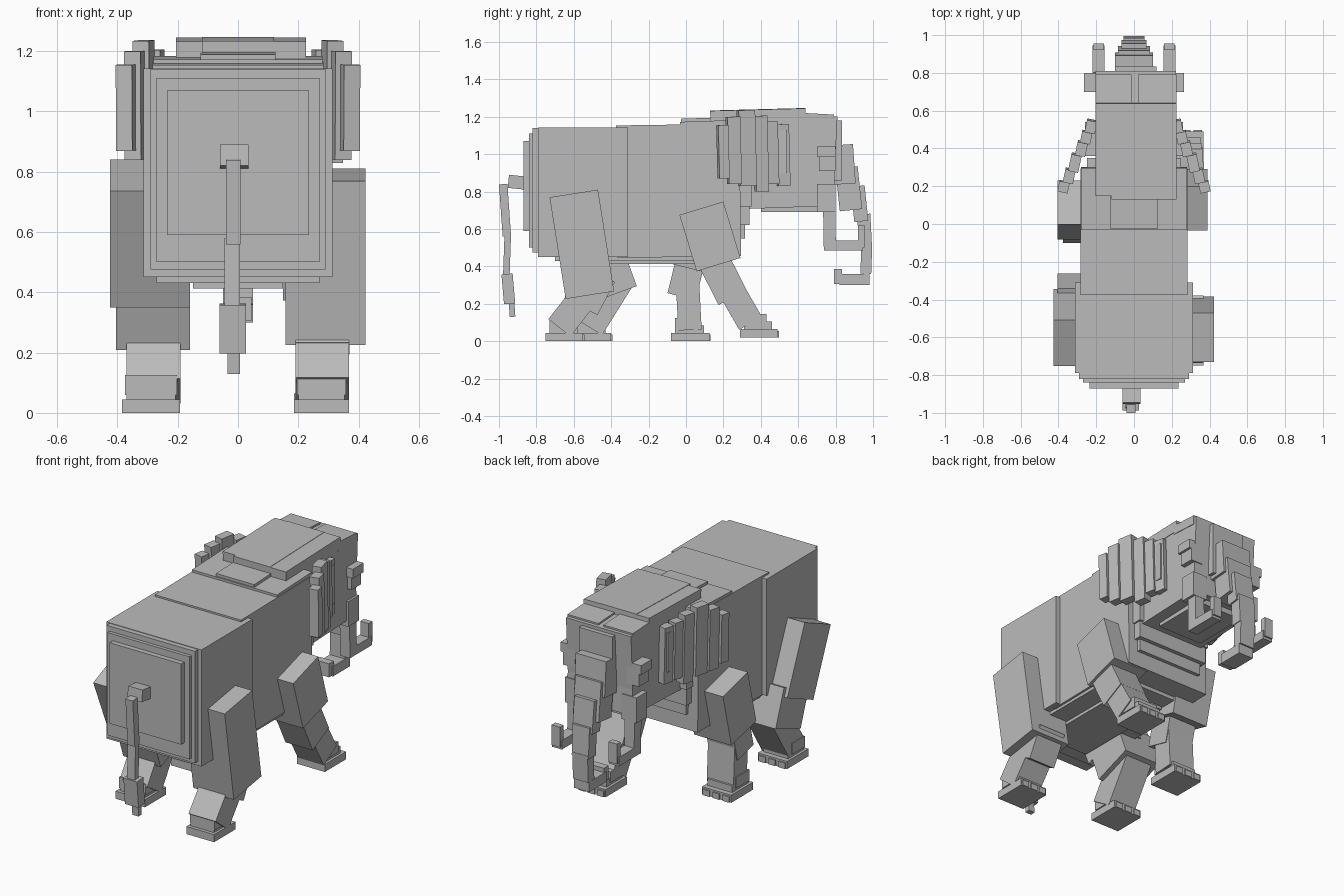
import bpy, math

gray = bpy.data.materials.new("elephant_gray")
gray.diffuse_color = (0.5, 0.5, 0.5, 1)


def box(name, x, y, z, tilt=0, yaw=0):
    """Box from (min, max) ranges, turned about its centre; positive tilt swings the bottom forward."""
    bpy.ops.mesh.primitive_cube_add(size=1)
    ob = bpy.context.object
    ob.name = name
    ob.location = [(r[0] + r[1]) / 2 for r in (x, y, z)]
    ob.scale = [r[1] - r[0] for r in (x, y, z)]
    ob.rotation_euler = (math.radians(tilt), 0, math.radians(yaw))
    ob.data.materials.append(gray)
    return ob


def limb(name, x, cy, cz, width, length, tilt):
    """Leg segment given by its centre in the side plane."""
    return box(name, x, (cy - width / 2, cy + width / 2),
               (cz - length / 2, cz + length / 2), tilt)


def sym(w):
    return (-w, w)


# Body: hindquarters in shrinking layers, barrel and belly
for w, y0, z0, z1 in [(.313, -.79, .45, 1.143), (.29, -.82, .475, 1.14),
                      (.27, -.84, .50, 1.11), (.235, -.87, .59, 1.07)]:
    box("rump_layer", sym(w), (y0, -.31), (z0, z1))
box("barrel", sym(.283), (-.37, .29), (.45, 1.158), .8)
box("belly", sym(.27), (-.70, .16), (.43, .6))
box("belly_keel", sym(.15), (-.60, .06), (.412, .5))
box("shoulder_top", sym(.28), (-.03, .30), (1.0, 1.178), 2)
box("neck_plate", sym(.125), (-.025, .31), (1.1, 1.195), 2)

# Chest: steps that recede toward the belly
for w, y1, z0, z1 in [(.25, .35, .72, 1.15), (.24, .34, .62, .75),
                      (.22, .315, .55, .65), (.20, .29, .49, .58),
                      (.18, .22, .455, .52)]:
    box("chest_step", sym(w), (0, y1), (z0, z1))

# Head
box("head", (-.205, .222), (.29, .79), (.715, 1.19), 2)
box("jaw", sym(.15), (.40, .755), (.69, .80))
box("brow_block", (-.205, .222), (.62, .80), (.83, 1.205), -3)
for x0, x1 in ((-.205, -.012), (.022, .225)):
    box("crown_plate", (x0, x1), (.13 if x0 > 0 else .15, .64), (1.17, 1.238), 1.5)
    box("brow_plate", (x0, x1), (.62, .79), (1.16, 1.216), -3)
box("crown_ridge", sym(.12), (.13, .64), (1.17, 1.24), 1.5)
box("forehead", (-.10, .12), (.75, .835), (.86, 1.18))
for s in (-1, 1):
    a = lambda p, q: tuple(sorted((s * p, s * q)))
    box("eye_ridge", a(.17, .265), (.70, .80), (.985, 1.04))
    box("cheek", a(.17, .25), (.71, .80), (.91, .985))
    # Tusk: socket, drop, forward run and raised tip
    box("tusk_socket", a(.135, .235), (.70, .80), (.69, .84))
    box("tusk_drop", a(.155, .22), (.735, .80), (.485, .70), 1)
    box("tusk_run", a(.155, .22), (.74, .945), (.485, .538))
    box("tusk_tip", a(.16, .215), (.92, .955), (.50, .62))

# Trunk: hanging segments and a curled end
for w, y0, y1, z0, z1, t in [(.10, .78, .90, .84, 1.05, 4), (.085, .81, .93, .70, .93, 6),
                             (.065, .89, .965, .64, .83, 6), (.055, .92, .99, .50, .68, 3),
                             (.05, .935, .993, .36, .52, -2)]:
    box("trunk_segment", sym(w), (y0, y1), (z0, z1), t)
box("trunk_curl", sym(.05), (.82, .98), (.30, .36))
box("trunk_tip", sym(.045), (.79, .835), (.305, .385))

# Ears: overlapping upright slats that fan outward to the rear
slats = [(.39, .17, .225, .87, 1.155), (.36, .22, .29, .84, 1.20), (.33, .28, .37, .83, 1.235),
         (.295, .365, .435, .80, 1.205), (.27, .43, .49, .84, 1.175), (.245, .485, .55, .83, 1.16)]
for s in (-1, 1):
    for x, y0, y1, z0, z1 in slats:
        box("ear_slat", sorted((s * (x - .045), s * (x + .01))), (y0, y1), (z0, z1), 1.5, s * 12)
    box("ear_root", sorted((s * .19, s * .26)), (.36, .54), (.90, 1.13))


def foot(name, x0, x1, y0, y1, z):
    """Stepped foot: sole, toes and ankle."""
    box(name + "_sole", (x0, x1), (y0, y1), (z, z + .045))
    box(name + "_toes", (x0 + .015, x1 - .015), (y0 + .02, y1 - .03), (z + .04, z + .085))
    box(name + "_ankle", (x0 + .01, x1 - .01), (y0 + .02, y1 - .06), (z + .06, z + .125))
    for i in range(3):
        c = x0 + (x1 - x0) * (i + .5) / 3
        box(name + "_nail", (c - .022, c + .022), (y1 - .02, y1 + .007), (z, z + .035))


# Hind legs
limb("right_hind_thigh", (.157, .423), -.557, .518, .262, .55, 9)
limb("right_hind_knee", (.19, .368), -.515, .275, .20, .20, -28)
limb("right_hind_shin", (.19, .368), -.60, .17, .15, .25, -38)
foot("right_hind_foot", .185, .368, -.75, -.55, 0)
limb("left_hind_thigh", (-.425, -.16), -.548, .595, .265, .42, 23)
limb("left_hind_knee", (-.405, -.16), -.42, .36, .25, .23, 20)
limb("left_hind_shin", (-.37, -.19), -.435, .20, .155, .30, -32)
foot("left_hind_foot", -.385, -.192, -.60, -.40, 0)

# Front legs
limb("right_front_shoulder", (.15, .388), .128, .56, .245, .315, 17)
limb("right_front_knee", (.19, .37), .20, .33, .17, .22, 27)
limb("right_front_shin", (.195, .365), .285, .20, .14, .24, 30)
foot("right_front_foot", .185, .368, .29, .49, .02)
limb("left_front_shoulder", (-.405, -.16), .075, .545, .24, .33, -14)
limb("left_front_knee", (-.375, -.19), .0, .335, .155, .20, -14)
limb("left_front_shin", (-.37, -.195), .015, .18, .125, .24, 3)
foot("left_front_foot", -.385, -.192, -.08, .125, 0)

# Tail
box("tail_base", (-.06, .035), (-.95, -.86), (.815, .885), -6)
box("tail_upper", (-.04, .008), (-.99, -.945), (.56, .84), 4)
box("tail_lower", (-.045, .006), (-.975, -.94), (.30, .58), -2)
box("tail_tuft", (-.062, .027), (-.98, -.92), (.20, .36), 5)
box("tail_tip", (-.035, .006), (-.945, -.915), (.13, .21), 4)
